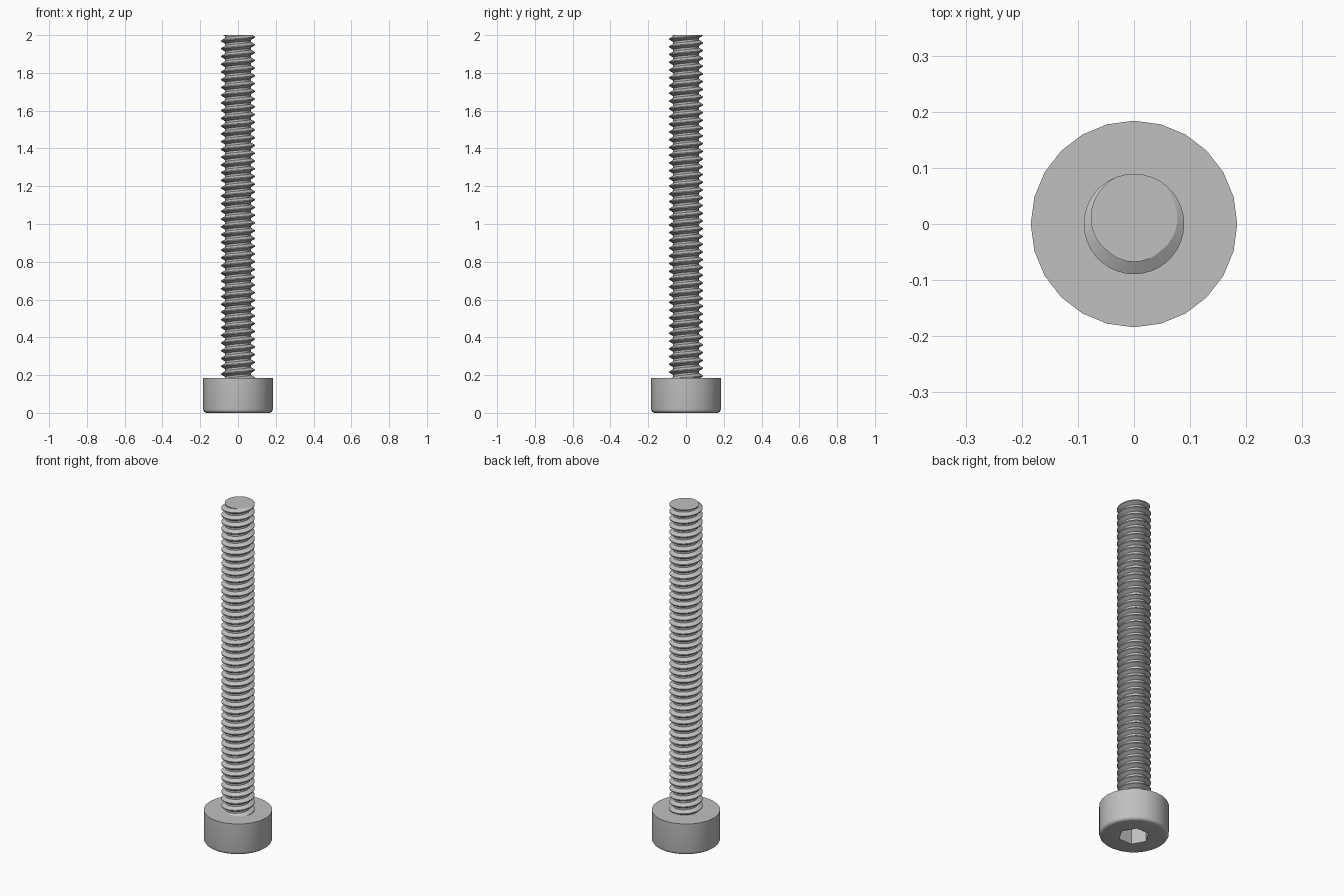
import bpy
import bmesh
from math import sin, cos, pi, radians

HEAD_R, HEAD_H, FILLET = 0.184, 0.185, 0.018
HEX_R, HEX_DEPTH = 0.083, 0.1
MAJOR, MINOR, PITCH, TOP = 0.0895, 0.0675, 0.041, 2.0

if "Cube" in bpy.data.objects:
    bpy.data.objects.remove(bpy.data.objects["Cube"], do_unlink=True)

steel = bpy.data.materials.new("grey_steel")
steel.use_nodes = True
colour = (0.53, 0.53, 0.53, 1)
steel.diffuse_color = colour
steel.node_tree.nodes["Principled BSDF"].inputs["Base Color"].default_value = colour


def finish(bm, name):
    """Turn a bmesh into a smooth shaded object with sharp edges kept."""
    bmesh.ops.recalc_face_normals(bm, faces=bm.faces)
    mesh = bpy.data.meshes.new(name)
    bm.to_mesh(mesh)
    bm.free()
    mesh.materials.append(steel)
    obj = bpy.data.objects.new(name, mesh)
    bpy.context.collection.objects.link(obj)
    bpy.ops.object.select_all(action='DESELECT')
    obj.select_set(True)
    bpy.context.view_layer.objects.active = obj
    bpy.ops.object.shade_smooth_by_angle(angle=radians(30))
    return obj


def circle(r):
    return lambda a: r


def hexagon(a):
    return HEX_R * cos(pi / 6) / cos(a % (pi / 3) - pi / 6)


# Head: rings from the socket floor, round the filleted rim, to the shoulder
def build_head(sides=24):
    bm = bmesh.new()
    levels = [(hexagon, HEX_DEPTH), (hexagon, 0)]
    for k in range(5):
        t = k * pi / 8
        levels.append((circle(HEAD_R - FILLET * (1 - sin(t))), FILLET * (1 - cos(t))))
    levels.append((circle(HEAD_R), HEAD_H))
    rings = []
    for radius, z in levels:
        angles = [2 * pi * (i + 0.0001 * (radius is hexagon)) / sides for i in range(sides)]
        rings.append([bm.verts.new((radius(a) * cos(a), radius(a) * sin(a), z))
                      for a in angles])
    for low, high in zip(rings, rings[1:]):
        for i in range(sides):
            j = (i + 1) % sides
            bm.faces.new((low[i], low[j], high[j], high[i]))
    bm.faces.new(rings[0])
    bm.faces.new(rings[-1])
    return finish(bm, "socket_head")


# Shank: right-handed helical thread, cut flat at both ends
def build_shank(sides=36, turns=48):
    bm = bmesh.new()
    profile = [(0, MINOR), (0.25, MINOR), (0.5625, MAJOR), (0.6875, MAJOR)]
    step = len(profile)
    base = TOP - 45.875 * PITCH     # puts the crest at the back on the end face
    columns = []
    for i in range(sides):
        a = 2 * pi * i / sides
        columns.append([bm.verts.new((r * cos(a), r * sin(a),
                                      base + (turn + p + i / sides) * PITCH))
                        for turn in range(turns) for p, r in profile])
    rows = turns * step
    for i in range(sides):
        shift = step if i == sides - 1 else 0
        here, there = columns[i], columns[(i + 1) % sides]
        for m in range(rows - 1 - shift):
            bm.faces.new((here[m], there[m + shift], there[m + 1 + shift], here[m + 1]))
    for z, normal in ((HEAD_H - 0.015, -1), (TOP, 1)):
        bmesh.ops.bisect_plane(bm, geom=bm.verts[:] + bm.edges[:] + bm.faces[:],
                               plane_co=(0, 0, z), plane_no=(0, 0, normal),
                               clear_outer=True)
    bmesh.ops.holes_fill(bm, edges=[e for e in bm.edges if e.is_boundary], sides=0)
    return finish(bm, "threaded_shank")


build_head()
build_shank()
